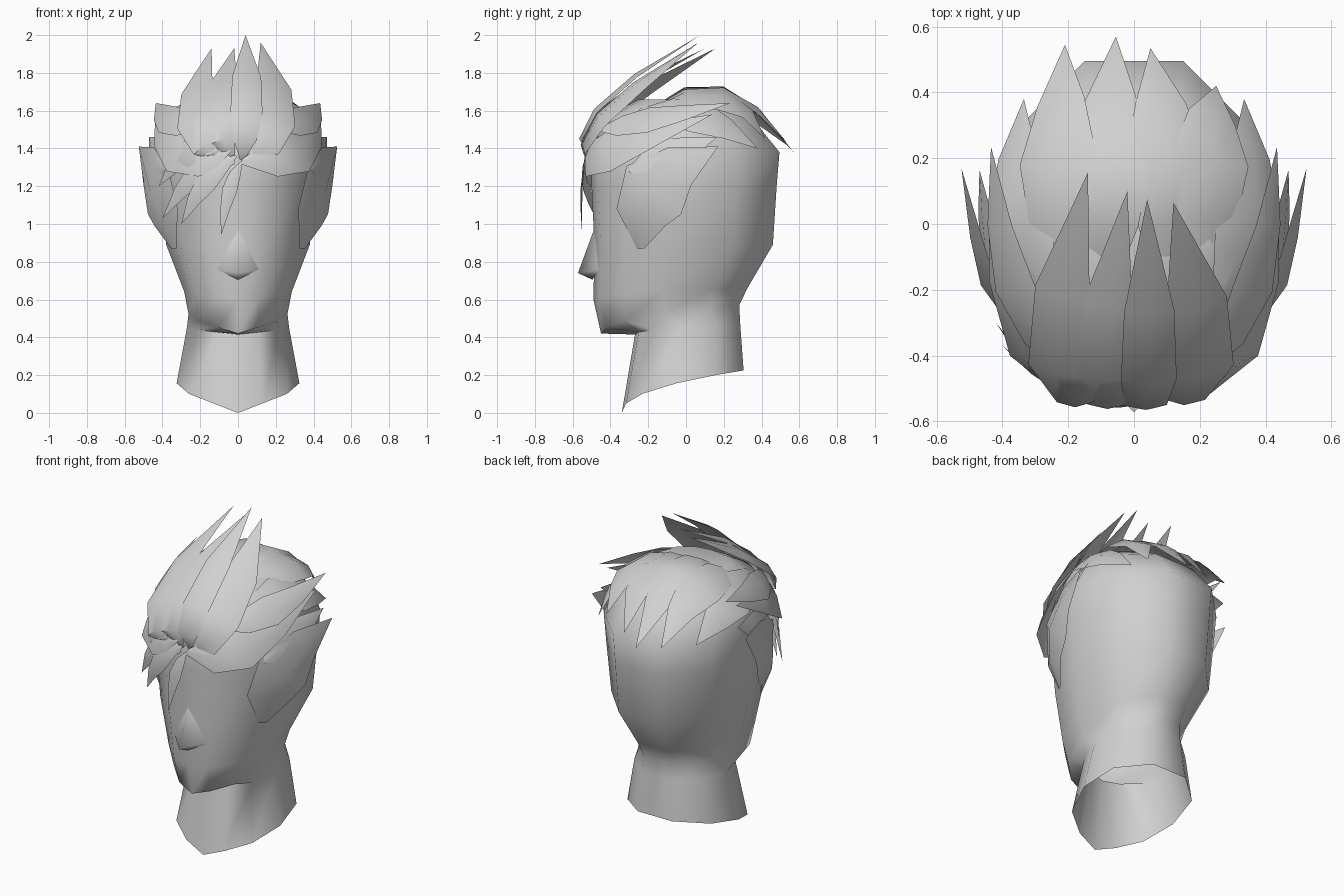
import bpy, bmesh
from mathutils import Vector

if "Cube" in bpy.data.objects:
    bpy.data.objects.remove(bpy.data.objects["Cube"])

COLOUR = (0.64, 0.64, 0.64, 1)
grey = bpy.data.materials.new("plain_grey")
grey.use_nodes = True
grey.diffuse_color = COLOUR
grey.node_tree.nodes["Principled BSDF"].inputs["Base Color"].default_value = COLOUR


def finish(name, bm, angle=1.0):
    mesh = bpy.data.meshes.new(name)
    bm.to_mesh(mesh)
    bm.free()
    mesh.materials.append(grey)
    ob = bpy.data.objects.new(name, mesh)
    bpy.context.collection.objects.link(ob)
    bpy.ops.object.select_all(action='DESELECT')
    ob.select_set(True)
    bpy.context.view_layer.objects.active = ob
    bpy.ops.object.shade_smooth_by_angle(angle=angle)


# Head and neck: one half outline (across, front to back) scaled for each section
outline = [(0, 0), (.4, .035), (.8, .17), (1, .45), (.88, .78), (.36, 1), (0, 1)]
outline += [(-u, v) for u, v in outline[5:0:-1]]
# half width, front y, back y, front z, back z
sections = [
    (.325, -.34, .305, 0, .225),     # neck base
    (.27, -.27, .287, .415, .47),    # under the chin
    (.262, -.45, .282, .42, .57),    # jaw
    (.285, -.49, .325, .6, .66),     # mouth
    (.38, -.485, .46, .89, .89),     # cheeks
    (.41, -.5, .48, 1.2, 1.2),       # brow
    (.42, -.5, .495, 1.38, 1.38),    # forehead
    (.37, -.43, .35, 1.56, 1.56),
    (.23, -.25, .2, 1.66, 1.66),     # crown
]
bm = bmesh.new()
loops = [[bm.verts.new((w * u, yf + (yb - yf) * v, zf + (zb - zf) * v ** .45)) for u, v in outline]
         for w, yf, yb, zf, zb in sections]
for low, high in zip(loops, loops[1:]):
    for i in range(12):
        j = (i + 1) % 12
        bm.faces.new((low[i], low[j], high[j], high[i]))
bm.faces.new(loops[-1])
finish("head", bm)

# Nose: a soft wedge
bm = bmesh.new()
bridge, tip, left, right, base = [bm.verts.new(p) for p in (
    (0, -.484, .98), (0, -.572, .74), (.11, -.462, .76), (-.11, -.462, .76), (0, -.495, .705))]
for f in ((bridge, tip, left), (bridge, right, tip), (tip, base, left), (tip, right, base)):
    bm.faces.new(f)
finish("nose", bm, 3.0)


# Hair lock: a ridged leaf on a smooth arc through root, middle and tip
def lock(name, root, middle, end, width, late=.6):
    r, m, e = Vector(root), Vector(middle), Vector(end)
    bm = bmesh.new()
    rows = []
    for i, share in enumerate((.12, .75, 1, late)):
        t = i / 4
        p = r * (1 - t) * (1 - 2 * t) + m * 4 * t * (1 - t) + e * t * (2 * t - 1)
        along = (r * (4 * t - 3) + m * (4 - 8 * t) + e * (4 * t - 1)).normalized()
        side = along.cross(p - Vector((0, 0, 1.2))).normalized()
        up = side.cross(along)
        w = width * share
        rows.append([bm.verts.new(p + side * w * k + up * w * .22 * (1 - abs(k))) for k in (-1, 0, 1)])
    for a, b in zip(rows, rows[1:]):
        for k in (0, 1):
            bm.faces.new((a[k], a[k + 1], b[k + 1], b[k]))
    point = bm.verts.new(e)
    for k in (0, 1):
        bm.faces.new((rows[-1][k], rows[-1][k + 1], point))
    finish(name, bm)


# Quiff spikes rising from the forehead: root x, middle x, tip, half width
for i, (rx, mx, end, w) in enumerate([
        (-.06, -.23, (-.14, .157, 1.93), .1),
        (-.02, -.1, (-.02, .1, 1.93), .085),
        (.02, .045, (.04, .075, 2), .085),
        (.04, .2, (.12, .065, 1.96), .11)]):
    lock(f"quiff_spike_{i + 1}", (rx, -.5, 1.34),
         (mx, -.48 + .15 * abs(mx), 1.61 - .3 * abs(mx)), end, w, .9)

# Fringe locks falling over the forehead
for i, (middle, end, w) in enumerate([
        ((-.045, -.55, 1.18), (-.09, -.55, .94), .04),
        ((-.17, -.53, 1.22), (-.3, -.46, 1), .06),
        ((-.22, -.5, 1.27), (-.4, -.37, 1.03), .065),
        ((-.26, -.47, 1.38), (-.42, -.3, 1.2), .08)]):
    lock(f"fringe_lock_{i + 1}", (.02 - .03 * i, -.53, 1.33 + .03 * i), middle, end, w)

# Side locks, the same on both sides
for name, root, middle, end, w in [
        ("sideburn", (.34, -.24, .87), (.425, -.17, 1.18), (.525, .17, 1.41), .2),
        ("temple_lock", (.39, -.3, 1.28), (.43, -.1, 1.36), (.47, .165, 1.46), .1),
        ("brow_lock", (.02, -.53, 1.33), (.31, -.4, 1.39), (.44, .14, 1.58), .13),
        ("upper_side_lock", (.2, -.46, 1.5), (.36, -.2, 1.55), (.435, .235, 1.64), .09),
        ("rear_side_lock", (.25, -.25, 1.6), (.35, .06, 1.57), (.335, .38, 1.4), .13)]:
    for s, label in ((1, "left_"), (-1, "right_")):
        lock(label + name, *[(s * x, y, z) for x, y, z in (root, middle, end)], w)

# Crown locks swept to the back: middle x, tip
for i, (x, end) in enumerate([
        (-.23, (-.21, .545, 1.41)), (-.08, (-.055, .57, 1.38)),
        (.1, (.05, .535, 1.43)), (.23, (.25, .42, 1.45))]):
    lock(f"crown_lock_{i + 1}", (x, -.2, 1.6), (x, .19, 1.725 - .3 * abs(x)), end, .13)
